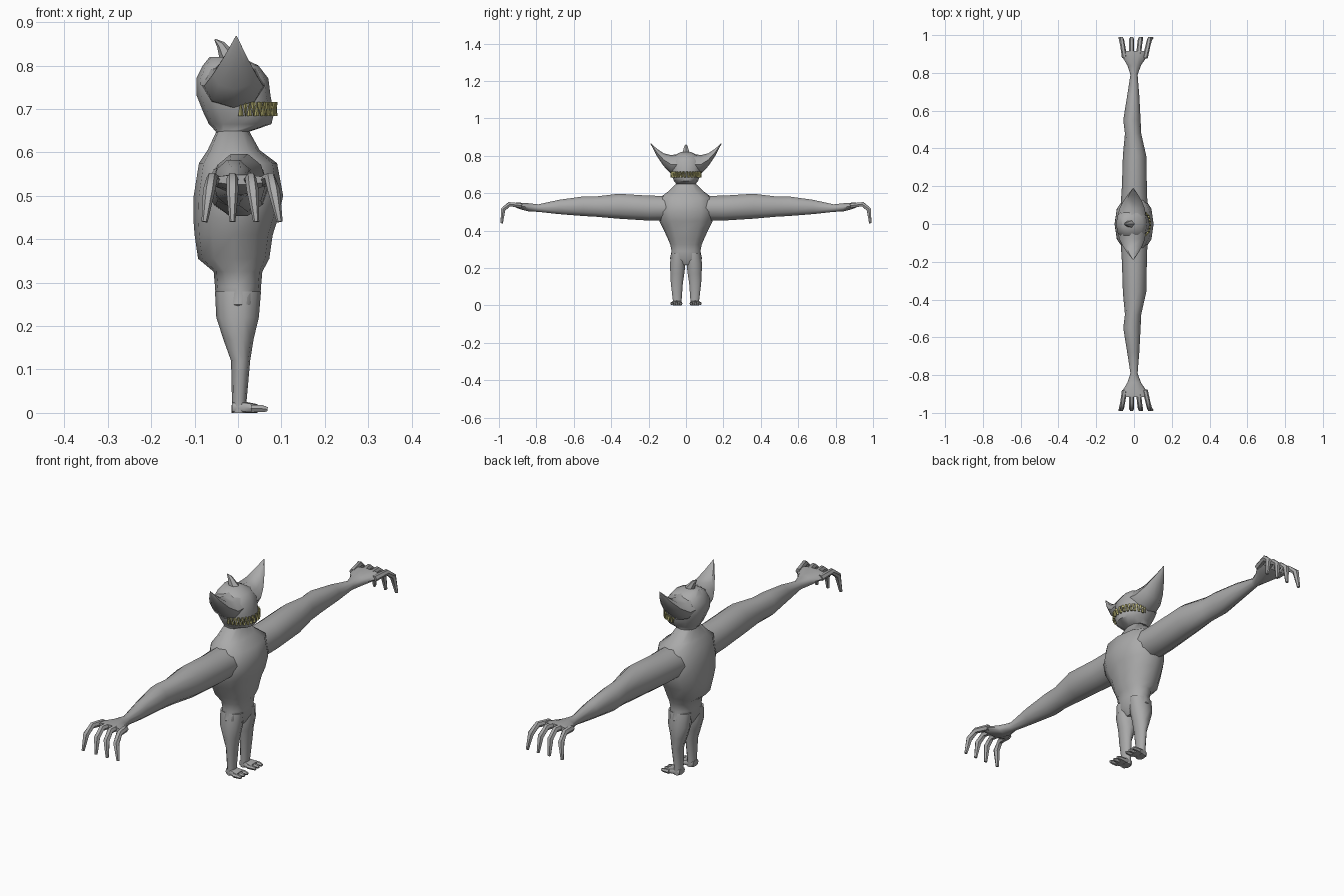
import bpy, math
from mathutils import Vector


def material(name, rgb):
    m = bpy.data.materials.new(name)
    m.diffuse_color = (*rgb, 1)
    return m


SKIN = material("grey skin", (0.40, 0.40, 0.40))
TOOTH = material("dull yellow teeth", (0.45, 0.42, 0.16))


def make(name, rings, mat, mirror=False, sharp=50):
    """Skin a list of equally long vertex rings, with closed ends."""
    n = len(rings[0])
    verts = [v for r in rings for v in r]
    faces = [(i * n + j, i * n + (j + 1) % n, (i + 1) * n + (j + 1) % n, (i + 1) * n + j)
             for i in range(len(rings) - 1) for j in range(n)]
    faces += [tuple(reversed(range(n))), tuple(range(len(verts) - n, len(verts)))]
    me = bpy.data.meshes.new(name)
    me.from_pydata([tuple(v) for v in verts], [], faces)
    me.materials.append(mat)
    # make the normals face outward
    centre = sum((Vector(v) for v in rings[0]), Vector()) / n
    end = sum((Vector(v) for v in rings[-1]), Vector()) / n
    if me.polygons[len(faces) - 1].normal.dot(end - centre) < 0:
        me.flip_normals()
    for p in me.polygons:
        p.use_smooth = True
    me.set_sharp_from_angle(angle=math.radians(sharp))
    ob = bpy.data.objects.new(name, me)
    bpy.context.collection.objects.link(ob)
    if mirror:
        mod = ob.modifiers.new("other side", 'MIRROR')
        mod.use_axis = (False, True, False)
        mod.use_mirror_merge = False
    return ob


def loft(name, axis, sections, n=10, power=2.0, mirror=False):
    """Sections are (position, centre 1, radius 1, centre 2, radius 2)."""
    order = {'x': (1, 2, 0), 'y': (0, 2, 1), 'z': (0, 1, 2)}[axis]
    rings = []
    for t, c1, r1, c2, r2 in sections:
        ring = []
        for k in range(n):
            a = 2 * math.pi * k / n
            c, s = math.cos(a), math.sin(a)
            v = [0, 0, 0]
            v[order[0]] = c1 + r1 * math.copysign(abs(c) ** (2 / power), c)
            v[order[1]] = c2 + r2 * math.copysign(abs(s) ** (2 / power), s)
            v[order[2]] = t
            ring.append(v)
        rings.append(ring)
    return make(name, rings, SKIN, mirror)


def tube(name, points, radii, mat, n=6, mirror=False, sharp=50):
    """Tapered tube through the points."""
    pts = [Vector(p) for p in points]
    rings = []
    for i, p in enumerate(pts):
        d = (pts[min(i + 1, len(pts) - 1)] - pts[max(i - 1, 0)]).normalized()
        side = d.cross(Vector((0.01, 0.02, 1)) if abs(d.z) < 0.5 else Vector((0.01, 1, 0)))
        if i and side.dot(last) < 0:
            side = -side
        last = side = side.normalized()
        up = d.cross(side)
        rings.append([p + radii[i] * (side * math.cos(2 * math.pi * k / n)
                                      + up * math.sin(2 * math.pi * k / n)) for k in range(n)])
    return make(name, rings, mat, mirror, sharp)


# torso, from hips to the base of the neck
loft("torso", 'z', [
    (0.215, 0.000, 0.030, 0, 0.050), (0.25, 0.000, 0.050, 0, 0.086),
    (0.29, 0.000, 0.053, 0, 0.077), (0.325, 0.000, 0.056, 0, 0.084),
    (0.355, -0.010, 0.082, 0, 0.097), (0.41, -0.010, 0.090, 0, 0.122),
    (0.45, -0.005, 0.098, 0, 0.142), (0.50, 0.001, 0.103, 0, 0.150),
    (0.575, 0.000, 0.090, 0, 0.140), (0.605, -0.010, 0.060, 0, 0.100),
    (0.65, -0.012, 0.037, 0, 0.052)], n=12, power=2.3)

# neck and skull
loft("head", 'z', [
    (0.625, -0.012, 0.040, 0, 0.060), (0.648, -0.012, 0.039, 0, 0.052),
    (0.665, 0.005, 0.072, 0, 0.064), (0.69, 0.002, 0.081, 0, 0.075),
    (0.73, -0.010, 0.085, 0, 0.085), (0.77, -0.013, 0.083, 0, 0.085),
    (0.80, -0.017, 0.064, 0, 0.065), (0.82, -0.030, 0.035, 0, 0.028)], n=12, power=2.3)

# broad pointed ears
loft("ear", 'y', [
    (0.03, -0.012, 0.076, 0.755, 0.056), (0.08, -0.010, 0.068, 0.753, 0.050),
    (0.12, -0.008, 0.050, 0.779, 0.034), (0.155, -0.006, 0.028, 0.817, 0.020),
    (0.19, -0.004, 0.002, 0.866, 0.002)], n=8, mirror=True)

# small crest on the crown
tube("crest", [(-0.015, 0, 0.805), (-0.030, 0, 0.83), (-0.040, 0, 0.848), (-0.053, 0, 0.860)],
     [0.024, 0.016, 0.010, 0.002], SKIN)

# arms and palms
loft("arm", 'y', [
    (0.08, 0.000, 0.072, 0.520, 0.068), (0.20, 0.002, 0.066, 0.520, 0.070),
    (0.36, 0.003, 0.062, 0.530, 0.070), (0.48, -0.005, 0.043, 0.528, 0.057),
    (0.55, -0.011, 0.046, 0.530, 0.055), (0.68, -0.004, 0.032, 0.526, 0.040),
    (0.79, 0.000, 0.019, 0.520, 0.021), (0.84, 0.001, 0.036, 0.524, 0.023),
    (0.89, 0.003, 0.068, 0.532, 0.018), (0.915, 0.005, 0.062, 0.537, 0.012)],
    n=10, mirror=True)

# four hooked fingers on each hand
for root, knuckle, tip in [(-0.050, -0.060, -0.077), (-0.012, -0.013, -0.013),
                           (0.024, 0.029, 0.042), (0.059, 0.074, 0.096)]:
    tube("finger", [(root, 0.88, 0.533), (knuckle, 0.945, 0.541),
                    (knuckle * 0.6 + tip * 0.4, 0.978, 0.512), (tip, 0.985, 0.44)],
         [0.014, 0.013, 0.014, 0.007], SKIN, mirror=True)

# legs
loft("leg", 'z', [
    (0.0, 0.003, 0.018, 0.048, 0.024), (0.03, 0.003, 0.017, 0.047, 0.025),
    (0.12, 0.006, 0.022, 0.049, 0.034), (0.17, 0.001, 0.035, 0.046, 0.039),
    (0.22, -0.001, 0.049, 0.045, 0.044), (0.28, 0.000, 0.053, 0.042, 0.036)],
    n=10, mirror=True)

# flat feet with three toes
loft("foot", 'x', [
    (-0.014, 0.048, 0.020, 0.013, 0.013), (0.015, 0.049, 0.027, 0.013, 0.013),
    (0.045, 0.051, 0.031, 0.010, 0.010)], n=8, power=3, mirror=True)
for y in (0.028, 0.051, 0.074):
    tube("toe", [(0.03, y, 0.010), (0.055, y, 0.010), (0.068, y, 0.008)],
         [0.010, 0.009, 0.006], SKIN, mirror=True)

# interlocking teeth wrapped around the mouth
COUNT = 15
for row, (base, point) in enumerate([(0.684, 0.716), (0.716, 0.684)]):
    for k in range(COUNT):
        a = math.radians(-88 + 176 * (k + 0.5 * row) / (COUNT - 0.5))
        c, s = math.cos(a), math.sin(a)
        x, y = 0.002 + 0.083 * c ** (2 / 2.3), 0.078 * math.copysign(abs(s) ** (2 / 2.3), s)
        tube("tooth", [(x, y, base), (x + 0.003 * c, y + 0.003 * s, point)],
             [0.006, 0.0008], TOOTH, n=4, sharp=20)
